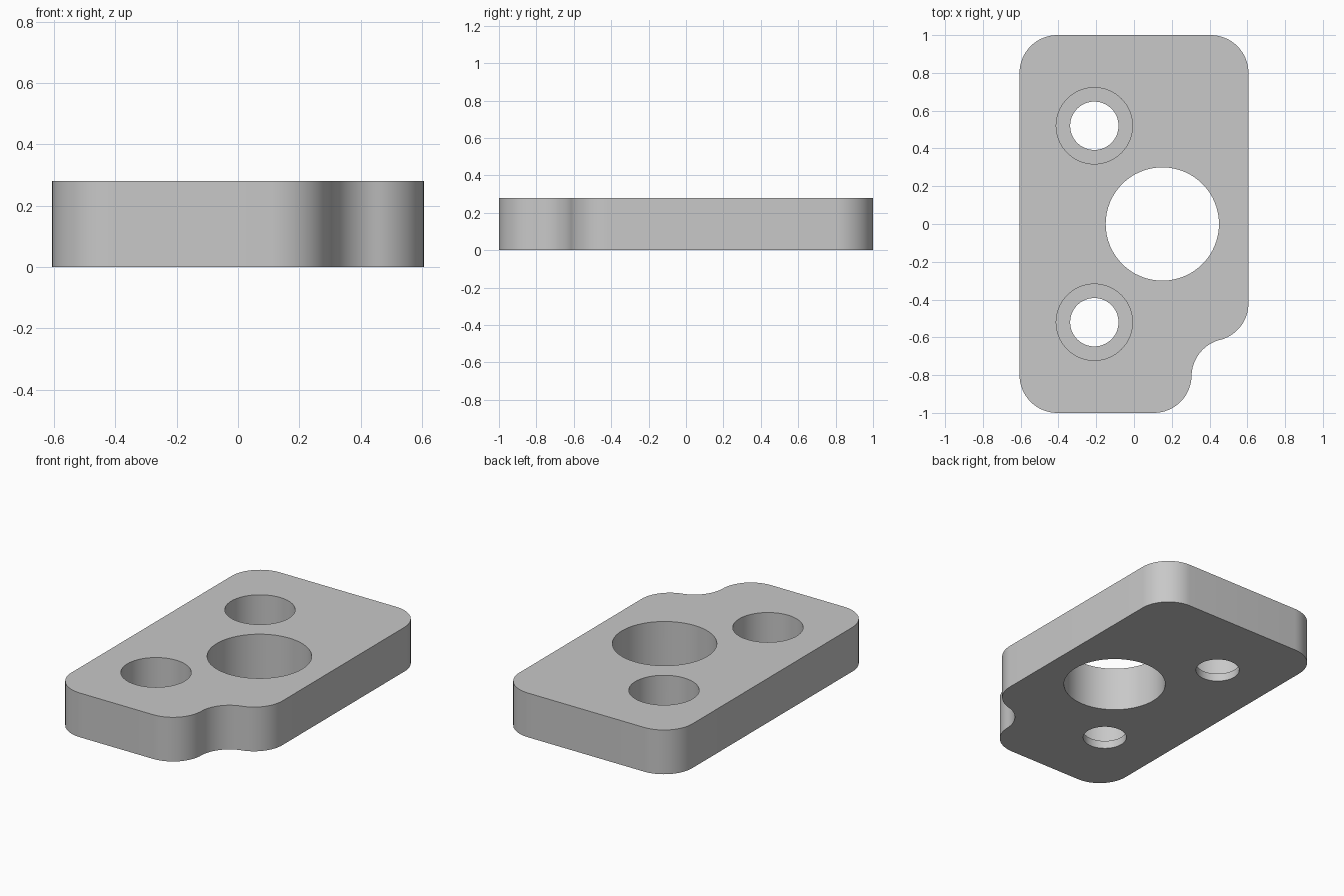
import bpy
import bmesh
from math import cos, sin, radians

cube = bpy.data.objects.get("Cube")
if cube:
    bpy.data.objects.remove(cube, do_unlink=True)

THICK = 0.28
FLOOR = 0.05    # material left under each counterbore
R = 0.2         # outline corner radius
HX = 0.606      # half width


def make_material(name, value):
    mat = bpy.data.materials.new(name)
    mat.use_nodes = True
    colour = (value, value, value, 1)
    mat.diffuse_color = colour
    mat.node_tree.nodes["Principled BSDF"].inputs["Base Color"].default_value = colour
    return mat


def arc(cx, cy, start, end, steps=16):
    angles = [radians(start + (end - start) * i / steps) for i in range(steps + 1)]
    return [(cx + R * cos(a), cy + R * sin(a)) for a in angles]


def extrude_outline(name, points, height):
    bm = bmesh.new()
    face = bm.faces.new([bm.verts.new((x, y, 0)) for x, y in points])
    new = bmesh.ops.extrude_face_region(bm, geom=[face])["geom"]
    top = [v for v in new if isinstance(v, bmesh.types.BMVert)]
    bmesh.ops.translate(bm, verts=top, vec=(0, 0, height))
    bmesh.ops.recalc_face_normals(bm, faces=bm.faces)
    mesh = bpy.data.meshes.new(name)
    bm.to_mesh(mesh)
    bm.free()
    obj = bpy.data.objects.new(name, mesh)
    bpy.context.collection.objects.link(obj)
    return obj


def cut_hole(target, name, x, y, radius, bottom):
    top = THICK + 0.1
    bpy.ops.mesh.primitive_cylinder_add(vertices=64, radius=radius, depth=top - bottom,
                                        location=(x, y, (top + bottom) / 2))
    cutter = bpy.context.object
    cutter.name = name
    cutter.hide_render = True
    bpy.ops.object.select_all(action='DESELECT')
    bpy.context.view_layer.objects.active = target
    target.select_set(True)
    mod = target.modifiers.new(name, 'BOOLEAN')
    mod.operation = 'DIFFERENCE'
    mod.solver = 'EXACT'
    mod.object = cutter
    bpy.ops.object.modifier_apply(modifier=mod.name)
    bpy.data.objects.remove(cutter, do_unlink=True)


# Rounded plate outline with a tangent concave notch at the front left corner
inner = HX - R
outline = (arc(inner, 1 - R, 0, 90) + arc(-inner, 1 - R, 90, 180)
           + arc(-inner, R - 1, 180, 270) + arc(0.105, R - 1, 270, 360)
           + arc(0.505, -0.807, 180, 104.4) + arc(inner, -0.42, -75.6, 0))
plate = extrude_outline("mounting_plate", outline, THICK)
plate.data.materials.append(make_material("plain grey", 0.58))

# Large through bore
cut_hole(plate, "centre_bore", 0.15, 0, 0.3, -0.1)

# Two counterbored screw holes
for side in (-1, 1):
    cut_hole(plate, "counterbore", -0.21, side * 0.52, 0.202, FLOOR)
    cut_hole(plate, "screw_hole", -0.21, side * 0.52, 0.128, -0.1)

bpy.ops.object.shade_smooth_by_angle(angle=radians(30))
